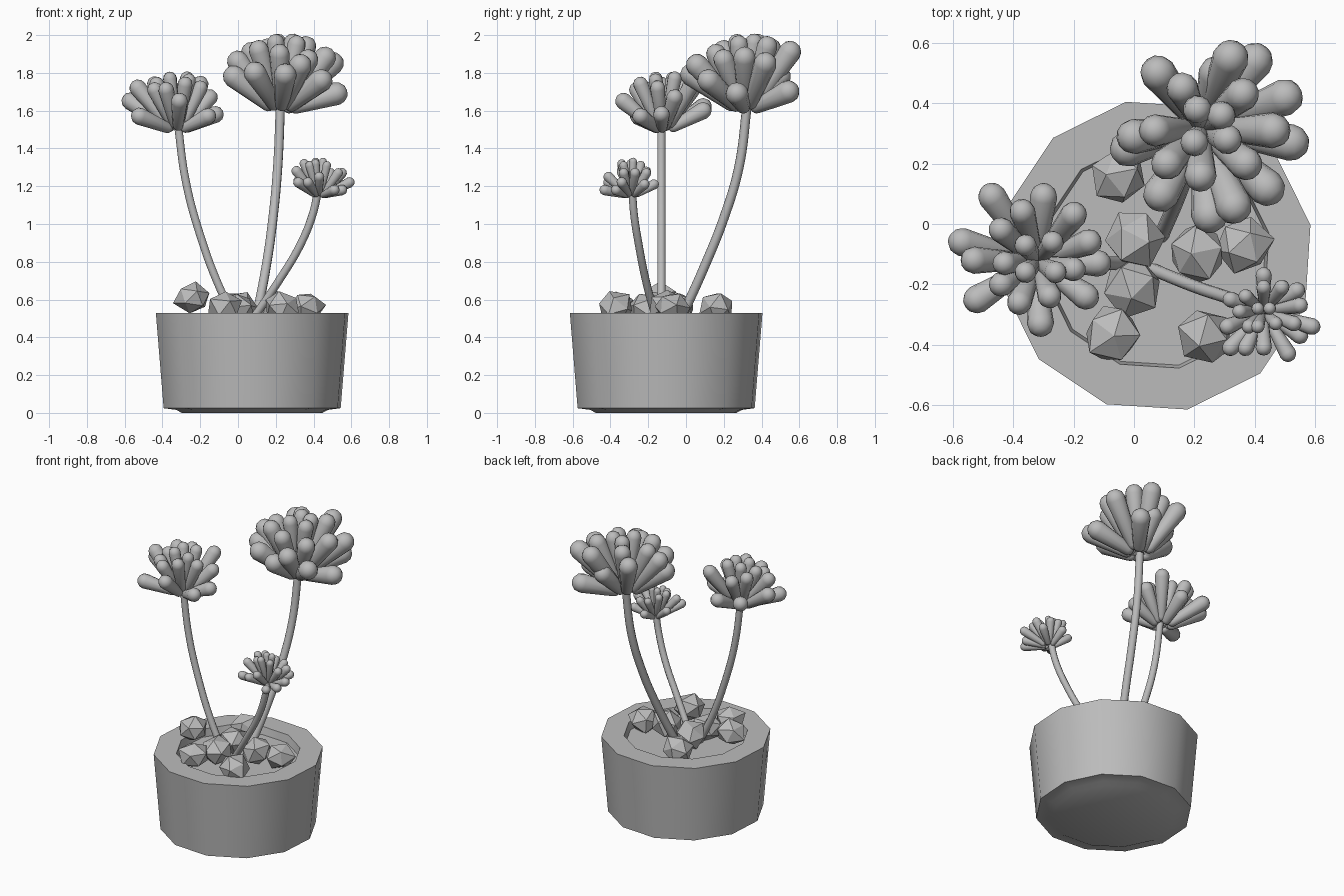
import bpy, bmesh, math, random
from mathutils import Vector, Matrix

if "Cube" in bpy.data.objects:
    bpy.data.objects.remove(bpy.data.objects["Cube"], do_unlink=True)

random.seed(4)

grey = bpy.data.materials.new("plain_grey")
grey.use_nodes = True
colour = (0.5, 0.5, 0.5, 1)
grey.diffuse_color = colour
grey.node_tree.nodes["Principled BSDF"].inputs["Base Color"].default_value = colour


def lathe(bm, profile, sides, matrix):
    """Revolve (radius, height) pairs around z; zero radius makes a pole."""
    rings = []
    for radius, height in profile:
        count = sides if radius > 0 else 1
        rings.append([
            bm.verts.new(matrix @ Vector((
                radius * math.cos(math.tau * k / sides),
                radius * math.sin(math.tau * k / sides),
                height)))
            for k in range(count)])
    for low, high in zip(rings, rings[1:]):
        for k in range(sides):
            n = (k + 1) % sides
            if len(low) == 1:
                bm.faces.new((low[0], high[n], high[k]))
            elif len(high) == 1:
                bm.faces.new((low[k], low[n], high[0]))
            else:
                bm.faces.new((low[k], low[n], high[n], high[k]))


def finish(bm, name, angle):
    """Turn a bmesh into a named object, smooth below the given angle."""
    bmesh.ops.recalc_face_normals(bm, faces=bm.faces)
    mesh = bpy.data.meshes.new(name)
    bm.to_mesh(mesh)
    bm.free()
    mesh.materials.append(grey)
    obj = bpy.data.objects.new(name, mesh)
    bpy.context.scene.collection.objects.link(obj)
    bpy.ops.object.select_all(action='DESELECT')
    obj.select_set(True)
    bpy.context.view_layer.objects.active = obj
    bpy.ops.object.shade_smooth_by_angle(angle=math.radians(angle))
    return obj


def petal(bm, root, tip, root_radius, tip_radius):
    """Tapered club with a round cap at each end."""
    axis = tip - root
    length = axis.length
    caps = [math.radians(a) for a in (0, 30, 60)]
    profile = [(0, -root_radius)]
    profile += [(root_radius * math.cos(a), -root_radius * math.sin(a))
                for a in reversed(caps)]
    profile += [(tip_radius * math.cos(a), length + tip_radius * math.sin(a))
                for a in caps]
    profile.append((0, length + tip_radius))
    turn = axis.to_track_quat('Z', 'Y').to_matrix().to_4x4()
    lathe(bm, profile, 12, Matrix.Translation(root) @ turn)


def flower_head(name, base, tips, radius, reach):
    """Cluster of petals; tips are given in hundredths of a unit."""
    bm = bmesh.new()
    base = Vector(base)
    for point in tips:
        tip = Vector(point) / 100
        out = tip - base
        spread = min(1, out.xy.length / reach)
        thick = radius * (0.7 + 0.3 * spread)
        root = base + Vector((out.x * 0.27, out.y * 0.27, out.z * 0.14))
        petal(bm, root, tip, thick * 0.62, thick)
    finish(bm, name, 50)


def stem(name, points, radius):
    """Smooth round tube through the points."""
    curve = bpy.data.curves.new(name, 'CURVE')
    curve.dimensions = '3D'
    curve.bevel_depth = radius
    curve.bevel_resolution = 3
    curve.use_fill_caps = True
    spline = curve.splines.new('BEZIER')
    spline.bezier_points.add(len(points) - 1)
    for knot, point in zip(spline.bezier_points, points):
        knot.co = point
        knot.handle_left_type = knot.handle_right_type = 'AUTO'
    curve.materials.append(grey)
    obj = bpy.data.objects.new(name, curve)
    bpy.context.scene.collection.objects.link(obj)
    bpy.ops.object.select_all(action='DESELECT')
    obj.select_set(True)
    bpy.context.view_layer.objects.active = obj
    bpy.ops.object.convert(target='MESH')
    bpy.ops.object.shade_smooth_by_angle(angle=math.radians(50))


# Twelve-sided pot with a thick rim and a small foot
pot = bmesh.new()
place = (Matrix.Translation((0.075, -0.105, 0))
         @ Matrix.Rotation(math.radians(11.3), 4, 'Z'))
lathe(pot, [(0, 0), (0.38, 0), (0.41, 0.016), (0.478, 0.025), (0.52, 0.53),
            (0.38, 0.53), (0.37, 0.48)], 12, place)
finish(pot, "pot", 35)

# Soil disc
soil = bmesh.new()
lathe(soil, [(0.37, 0.48), (0, 0.48)], 12, place)
finish(soil, "soil", 35)

# Faceted pebbles
pebbles = [(-0.05, 0.16, 0.56), (0, -0.05, 0.56), (-0.01, -0.21, 0.55),
           (-0.07, -0.365, 0.56), (0.235, -0.375, 0.56), (0.21, -0.1, 0.56),
           (0.36, -0.07, 0.56), (-0.24, -0.14, 0.61)]
for number, centre in enumerate(pebbles, 1):
    bm = bmesh.new()
    bmesh.ops.create_icosphere(bm, subdivisions=1, radius=0.1)
    turn = Matrix.Rotation(random.uniform(0, math.tau), 3, 'Z')
    tilt = Matrix.Rotation(random.uniform(-0.6, 0.6), 3, 'X')
    for v in bm.verts:
        v.co = turn @ tilt @ v.co
        v.co *= random.uniform(0.9, 1.1)
        v.co.z *= 0.88
        v.co += Vector(centre)
    finish(bm, "pebble_%d" % number, 20)

# Curved stems
stem("tall_stem", [(0.09, -0.04, 0.47), (0.15, 0.1, 0.78), (0.185, 0.2, 1.03),
                   (0.21, 0.28, 1.3), (0.225, 0.325, 1.64)], 0.025)
stem("middle_stem", [(0.0, -0.13, 0.47), (-0.1, -0.13, 0.67),
                     (-0.2, -0.13, 0.94), (-0.275, -0.13, 1.22),
                     (-0.32, -0.13, 1.54)], 0.022)
stem("short_stem", [(0.06, -0.15, 0.47), (0.21, -0.21, 0.69),
                    (0.33, -0.25, 0.89), (0.395, -0.275, 1.05),
                    (0.425, -0.285, 1.18)], 0.021)

# Clustered heads
flower_head("tall_flower", (0.225, 0.315, 1.61), [
    (8, 50, 188), (16, 45, 193), (32, 55, 191), (50, 42, 185), (52, 27, 169),
    (36, 43, 194), (21, 38, 196), (7, 31, 191), (-2, 25, 178), (11, 20, 192),
    (9, 10, 180), (25, 3, 179), (44, 12, 176), (33, 6, 184), (20, 27, 196),
    (31, 28, 195), (22, 16, 190), (46, 31, 188), (37, 20, 187), (40, 54, 170),
    (0, 29, 186), (27, 50, 178), (29, 36, 196)], 0.061, 0.26)

flower_head("middle_flower", (-0.32, -0.125, 1.5), [
    (-57, -6, 165), (-47, 9, 162), (-30, 9, 160), (-20, 3, 174),
    (-15, -6, 167), (-12, -13, 158), (-16, -24, 157), (-31, -33, 165),
    (-38, -26, 171), (-52, -25, 157), (-53, -12, 172), (-36, -7, 177),
    (-27, -6, 177), (-36, -16, 177), (-26, -16, 176), (-28, -24, 174),
    (-44, -20, 171), (-44, -2, 174), (-20, -15, 172), (-37, 4, 172),
    (-43, -13, 174)], 0.047, 0.24)

flower_head("short_flower", (0.43, -0.29, 1.15), [
    (43, -17, 121), (43, -21, 128), (49, -21, 127), (54, -22, 121),
    (55, -27, 127), (59, -34, 122), (53, -33, 127), (55, -37, 118),
    (51, -43, 118), (43, -41, 125), (41, -34, 132), (37, -41, 122),
    (32, -41, 122), (31, -34, 128), (35, -29, 132), (32, -25, 123),
    (37, -24, 131), (41, -28, 133), (45, -28, 133), (47, -33, 131),
    (38, -34, 131)], 0.028, 0.14)
